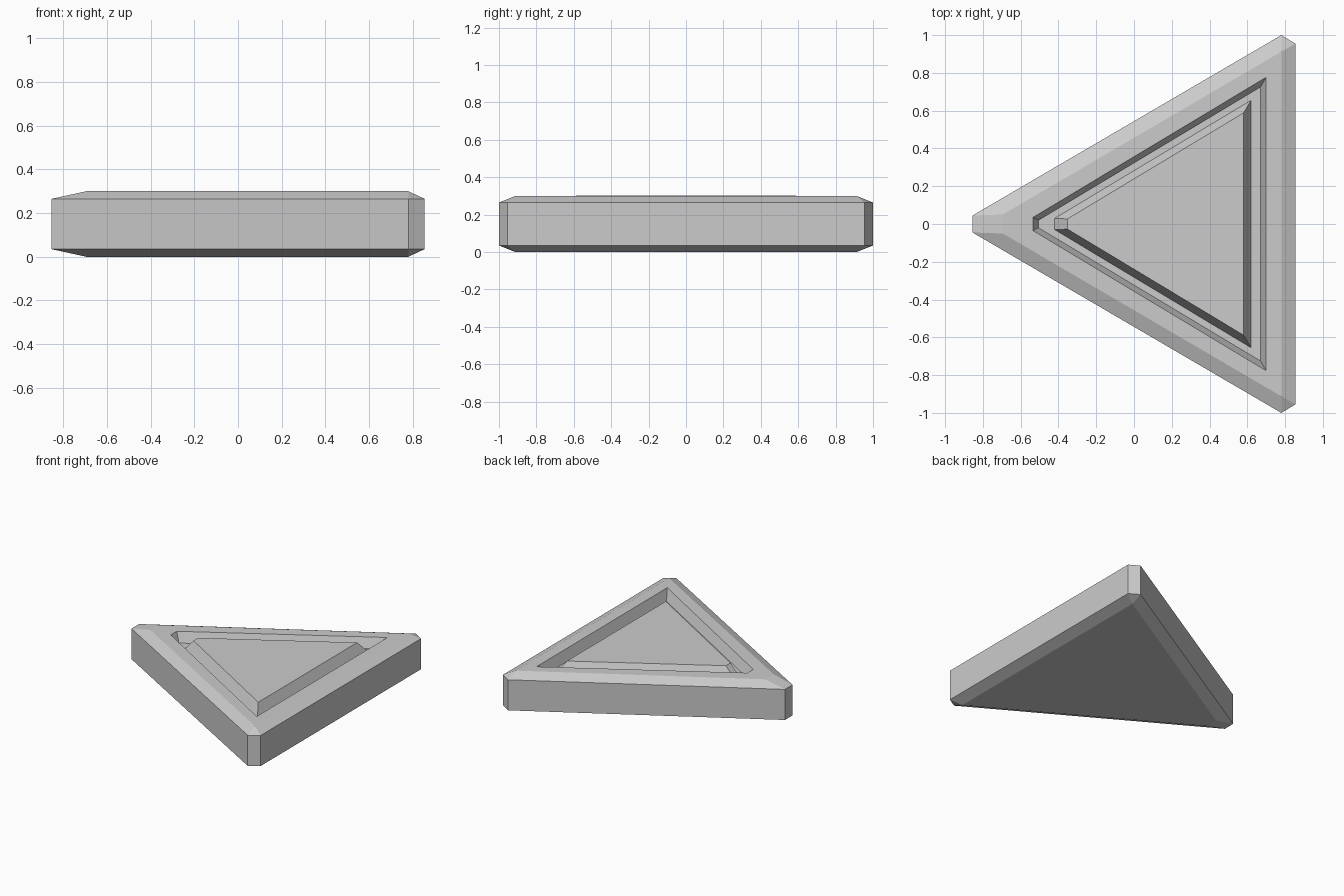
import bpy
import bmesh

if "Cube" in bpy.data.objects:
    bpy.data.objects.remove(bpy.data.objects["Cube"], do_unlink=True)

grey = bpy.data.materials.new("plain_grey")
grey.use_nodes = True
grey.diffuse_color = (0.6, 0.6, 0.6, 1)
grey.node_tree.nodes["Principled BSDF"].inputs["Base Color"].default_value = (0.6, 0.6, 0.6, 1)


def ring(z, tip_x, tip_y, back_x, back_y, cut_x=0.0, cut_y=0.0):
    """Triangle outline with a blunt tip at -x and optionally cut back corners."""
    half = [(tip_x, tip_y), (back_x - cut_x, back_y), (back_x, back_y - cut_y)]
    return [(x, -y, z) for x, y in half] + [(x, y, z) for x, y in reversed(half)]


def loft(name, rings):
    """Skin a stack of outlines and cap both ends."""
    bm = bmesh.new()
    loops = [[bm.verts.new(p) for p in r] for r in rings]
    n = len(loops[0])
    for low, high in zip(loops, loops[1:]):
        for i in range(n):
            j = (i + 1) % n
            bm.faces.new((low[i], low[j], high[j], high[i]))
    bm.faces.new(loops[0][::-1])
    bm.faces.new(loops[-1])
    # collapse the uncut corners to single points
    bmesh.ops.remove_doubles(bm, verts=bm.verts, dist=0.0005)
    bmesh.ops.recalc_face_normals(bm, faces=bm.faces)
    mesh = bpy.data.meshes.new(name)
    bm.to_mesh(mesh)
    bm.free()
    mesh.materials.append(grey)
    obj = bpy.data.objects.new(name, mesh)
    bpy.context.collection.objects.link(obj)
    return obj


FLOOR = 0.225
outer = (-0.855, 0.045, 0.855, 1.0, 0.075, 0.045)
inset = (-0.695, 0.05, 0.78, 0.912)

# Chamfered slab with a recess in its top
loft("triangular_body", [
    ring(0.0, *inset),
    ring(0.035, *outer),
    ring(0.265, *outer),
    ring(0.3, *inset),
    ring(0.3, -0.535, 0.035, 0.70, 0.777),
    ring(FLOOR, -0.505, 0.02, 0.67, 0.725),
])

# Sloped panel standing in the recess
loft("raised_panel", [
    ring(FLOOR, -0.42, 0.03, 0.62, 0.655),
    ring(0.302, -0.352, 0.027, 0.58, 0.588),
])
